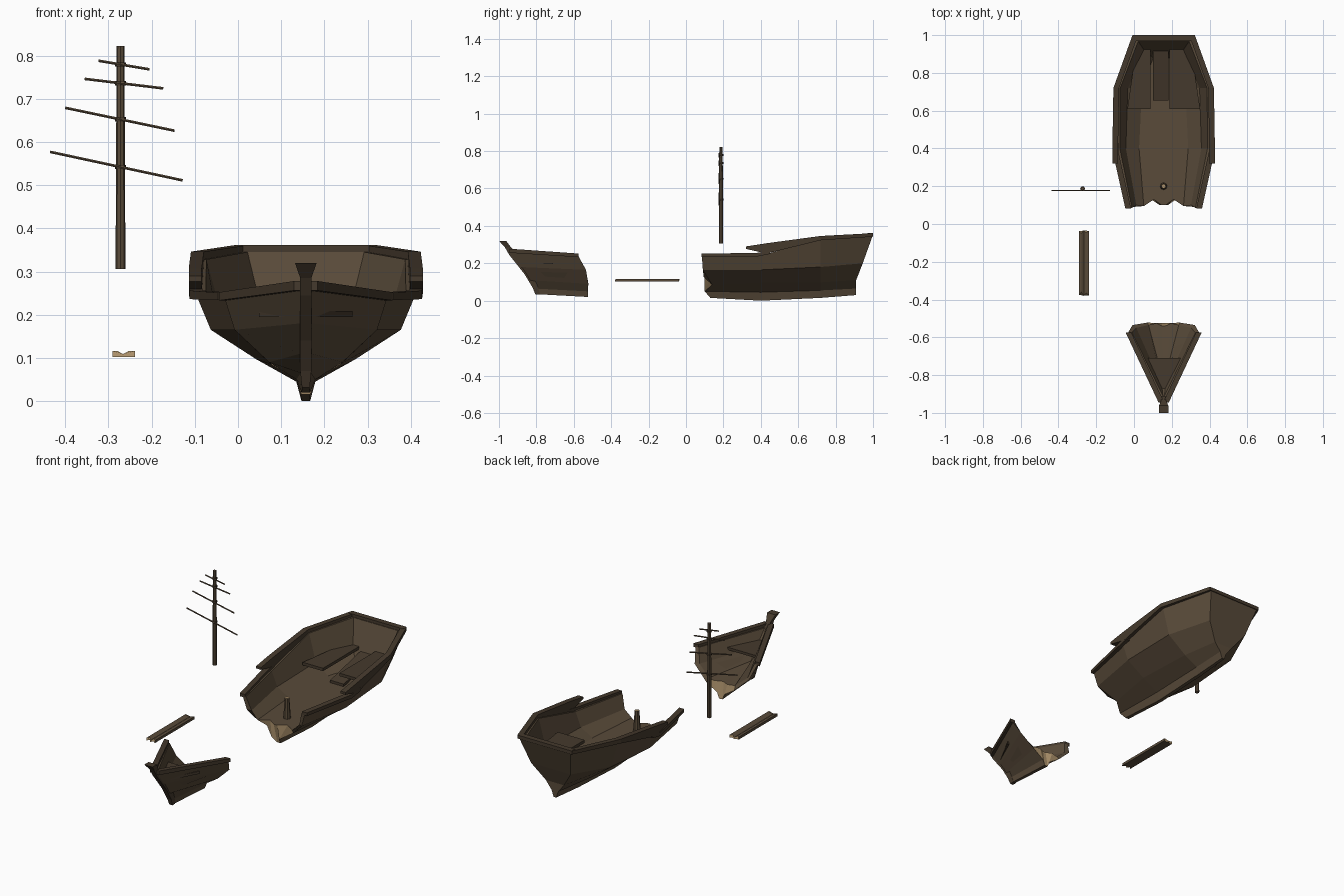
import bpy, bmesh
from mathutils import Vector

if "Cube" in bpy.data.objects:
    bpy.data.objects.remove(bpy.data.objects["Cube"])

CX = 0.157  # hull centre line


def material(name, rgb):
    m = bpy.data.materials.new(name)
    m.diffuse_color = (*rgb, 1)
    m.use_nodes = True
    m.node_tree.nodes["Principled BSDF"].inputs["Base Color"].default_value = m.diffuse_color
    return m


WOOD = material("weathered_wood", (0.10, 0.07, 0.042))
DARK = material("dark_wood", (0.06, 0.042, 0.026))
RAW = material("splintered_wood", (0.42, 0.29, 0.15))


def make(name, verts, faces, mats=(WOOD,), raw=()):
    bm = bmesh.new()
    vs = [bm.verts.new(v) for v in verts]
    for i, f in enumerate(faces):
        face = bm.faces.new([vs[k] for k in f])
        face.material_index = 1 if i in raw else 0
    bmesh.ops.dissolve_degenerate(bm, dist=1e-5, edges=bm.edges)
    bmesh.ops.recalc_face_normals(bm, faces=bm.faces)
    me = bpy.data.meshes.new(name)
    bm.to_mesh(me)
    bm.free()
    for m in mats:
        me.materials.append(m)
    ob = bpy.data.objects.new(name, me)
    bpy.context.collection.objects.link(ob)
    return ob


def bridge(rings):
    n = len(rings[0])
    return [(r * n + i, r * n + (i + 1) % n, (r + 1) * n + (i + 1) % n, (r + 1) * n + i)
            for r in range(len(rings) - 1) for i in range(n)]


def loft(name, rings, mat=WOOD, ends=WOOD):
    n = len(rings[0])
    faces = bridge(rings)
    k = len(faces)
    faces += [tuple(range(n)), tuple(range((len(rings) - 1) * n, len(rings) * n))]
    return make(name, [v for r in rings for v in r], faces, (mat, ends), (k, k + 1))


def prism(name, outline, z, thick, mat=WOOD, ends=WOOD):
    ob = loft(name, [[(x, y, z + d) for x, y in outline] for d in (0, thick)], mat, mat)
    return ob


def rod(name, a, b, r1, r2, n=6, mat=WOOD, ends=WOOD):
    a, b = Vector(a), Vector(b)
    q = (b - a).to_track_quat('Z', 'Y')
    bm = bmesh.new()
    bm.free()
    from math import cos, sin, tau
    rings = [[c + q @ Vector((r * cos(tau * i / n), r * sin(tau * i / n), 0)) for i in range(n)]
             for c, r in ((a, r1), (b, r2))]
    return loft(name, rings, mat, ends)


def hull(name, stations):
    """station = (outer half points (x, y, z), inner half points); torn first, closed last."""
    rings = []
    for o, inn in stations:
        half = o + inn[::-1]
        rings.append([(CX + x, y, z) for x, y, z in half] +
                     [(CX - x, y, z) for x, y, z in half[::-1]])
    faces = bridge(rings)
    k = len(faces)
    # torn end: strip between outer skin and inner skin
    faces += [(0, 9, 10, 19)]
    for i in range(4):
        faces += [(i, i + 1, 8 - i, 9 - i), (19 - i, 18 - i, 11 + i, 10 + i)]
    raw = set(range(k, k + 5))
    # closed end: outer and inner plates joined across the top
    e = (len(rings) - 1) * 20
    for i in range(4):
        faces.append((e + i, e + i + 1, e + 18 - i, e + 19 - i))
    for i in (5, 6):
        faces.append((e + i, e + i + 1, e + 18 - i, e + 19 - i))
    faces.append((e + 4, e + 5, e + 14, e + 15))
    return make(name, [v for r in rings for v in r], faces, (WOOD, RAW), raw)


def inner(o, fw, floor, ys, wall=0.02):
    (x3, _, z3), (x4, _, z4) = o[3], o[4]
    pts = [(fw * .1, floor), (fw * .5, floor), (fw, floor),
           (max(x3 - wall, fw), max(z3, floor + .02)), (max(x4 - wall, .004), z4)]
    return [(x, y, z) for (x, z), y in zip(pts, ys)]


def station(pts, ys, fw, floor, inner_ys):
    o = [(x, y, z) for (x, z), y in zip(pts, ys)]
    return o, inner(o, fw, floor, inner_ys)


# stern half of the hull
hull("stern_hull", [
    station([(.01, .015), (.022, .05), (.08, .085), (.165, .165), (.188, .238)],
            [.13, .10, .14, .09, .085], .105, .125, [.10, .13, .095, .10, .085]),
    station([(.01, 0), (.022, .045), (.115, .097), (.22, .165), (.252, .242)], [.4] * 5,
            .13, .125, [.4] * 5),
    station([(.01, .015), (.022, .055), (.10, .098), (.21, .18), (.25, .328)], [.72] * 5,
            .115, .125, [.72] * 5),
    station([(.008, .03), (.02, .065), (.055, .11), (.12, .2), (.155, .345)],
            [.91, .91, .91, .945, .997], .055, .13, [.88, .88, .88, .915, .967]),
])

# bow half of the hull
hull("bow_hull", [
    station([(.01, .02), (.022, .05), (.085, .09), (.165, .165), (.188, .238)],
            [-.525, -.525, -.522, -.535, -.575], .08, .11, [-.54, -.525, -.535, -.55, -.575]),
    station([(.008, .035), (.012, .065), (.012, .11), (.012, .18), (.012, .26)],
            [-.80, -.81, -.84, -.885, -.945], .01, .12, [-.80, -.80, -.80, -.85, -.91]),
])

# stem post with flared head
loft("stem_post", [[(CX - w, a, z), (CX + w, a, z), (CX + w, b, z), (CX - w, b, z)]
                   for a, b, z, w in ((-.805, -.78, .032, .009), (-.82, -.79, .07, .013),
                                      (-.862, -.82, .14, .014), (-.945, -.90, .245, .013),
                                      (-.968, -.935, .285, .013), (-1.0, -.962, .32, .025))], DARK, DARK)


# rails, mirrored on both sides
def rails(name, path):
    for side, s in (("right", 1), ("left", -1)):
        rings = [[(CX + s * (h - .017), y, zb), (CX + s * (h + .013), y, zb),
                  (CX + s * (h + .013), y, zt), (CX + s * (h - .017), y, zt)]
                 for h, y, zb, zt in path]
        loft(f"{side}_{name}", rings, DARK, DARK)


rails("bow_rail", [(.188, -.575, .233, .252), (.014, -.945, .256, .278)])
rails("lower_rail", [(.19, .082, .234, .251), (.256, .38, .236, .256), (.258, .45, .25, .268)])
rails("upper_rail", [(.258, .32, .277, .29), (.258, .43, .252, .307),
                     (.253, .72, .323, .346), (.152, 1.0, .342, .361)])
prism("stern_rail", [(CX - .163, .97), (CX + .163, .97), (CX + .163, 1), (CX - .163, 1)], .342, .019, DARK)

# decks and boards inside
prism("foredeck", [(CX - .108, -.71), (CX + .108, -.71), (CX + .008, -.9), (CX - .008, -.9)], .195, .014, DARK)
prism("left_deck_boards", [(-.035, .61), (.088, .61), (.088, .94), (.035, .94), (.0, .85)], .205, .016, DARK)
prism("right_deck_boards", [(.187, .61), (.35, .61), (.314, .85), (.27, .94), (.187, .94)], .205, .016, DARK)
loft("fallen_board", [[(.1, y, z), (.182, y, z), (.182, y, z + .014), (.1, y, z + .014)]
                      for y, z in ((.655, .128), (.93, .19))], DARK, DARK)

# broken mast stump
rod("mast_stump", (CX, .2, .11), (CX, .2, .235), .02, .012, 8, WOOD, RAW)

# mast with bands and tilted yards
MX, MY = -.272, .187
rod("mast", (MX, MY, .306), (MX, MY, .822), .0115, .009, 8)
for i, (x1, z1, x2, z2) in enumerate(((-.435, .577, -.128, .511), (-.40, .679, -.147, .626),
                                      (-.355, .746, -.173, .724), (-.323, .788, -.205, .768))):
    rod(f"yard_{i + 1}", (x1, .177, z1), (x2, .177, z2), .0035, .0035)
    zc = z1 + (z2 - z1) * (MX - x1) / (x2 - x1)
    rod(f"mast_band_{i + 1}", (MX, MY, zc - .005), (MX, MY, zc + .005), .0128, .0128, 8, DARK, DARK)

# drifting plank with splintered ends and a shallow groove
TOP = [(-.291, 0), (-.279, .014), (-.266, -.004), (-.253, .01), (-.238, -.002)]
loft("loose_plank", [[(x, -.378 + d, .102) for x, d in TOP] +
                     [(x, -.375 + d, .116 - (.007 if i == 2 else 0)) for i, (x, d) in reversed(list(enumerate(TOP)))],
                     [(x, -.038 - d * .8 + (.005 if i % 2 else 0), .102) for i, (x, d) in enumerate(TOP)] +
                     [(x, -.038 - d * .8, .116 - (.007 if i == 2 else 0)) for i, (x, d) in reversed(list(enumerate(TOP)))]],
     WOOD, RAW)
